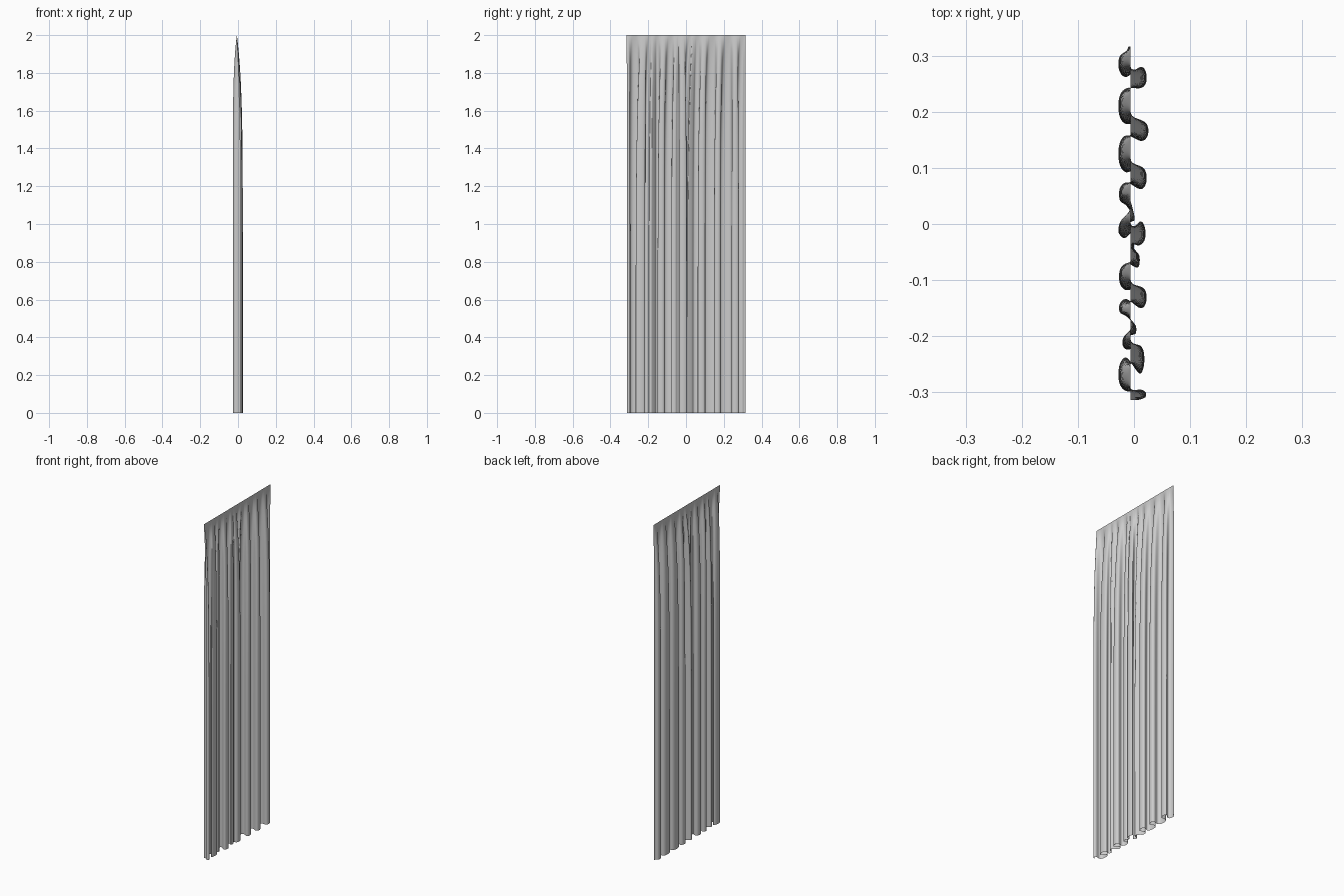
import bpy
import bmesh
from mathutils import Vector

cube = bpy.data.objects.get("Cube")
if cube:
    bpy.data.objects.remove(cube, do_unlink=True)

HEIGHT = 2.0
RAIL_X = -0.006          # line the cloth gathers to at the top
TOP_LEFT, TOP_RIGHT = 0.316, -0.314
ROWS, STEPS = 32, 5

# Pleats in order along the curtain: start y, end y, depth (thousandths)
PLEATS = [
    (308, 262, -27), (280, 242, 22), (242, 178, -27), (184, 148, 25),
    (158, 92, -27), (102, 62, 22), (74, 32, -26), (12, 6, 0),
    (0, -24, -27), (4, -38, 20), (-36, -44, 0), (-50, -78, 10),
    (-70, -118, -26), (-112, -150, 22), (-134, -165, -26),
    (-180, -196, 4), (-200, -224, -20), (-216, -266, 18),
    (-238, -298, -27), (-295, -313, 21),
]


def pleat_points(start, end, depth):
    """Rounded loop of one pleat."""
    for along, out in ((0, 0.5), (0.25, 0.97), (0.75, 0.97), (1, 0.5)):
        y = start + (end - start) * along
        yield Vector((depth * out, y)) / 1000


def smooth_path(pts):
    """Catmull-Rom curve through the points."""
    ends = [pts[0]] + pts + [pts[-1]]
    path = []
    for a, b, c, d in zip(ends, ends[1:], ends[2:], ends[3:]):
        for k in range(STEPS):
            t = k / STEPS
            path.append(b + t * (c - a) / 2
                        + t * t * (a - 2.5 * b + 2 * c - d / 2)
                        + t ** 3 * (1.5 * (b - c) + (d - a) / 2))
    return path + [pts[-1]]


points = [Vector((-0.01, TOP_LEFT))]
for pleat in PLEATS:
    points.extend(pleat_points(*pleat))
hem = smooth_path(points)

# Arc length spreads the cloth evenly along the rail
length = [0.0]
for a, b in zip(hem, hem[1:]):
    length.append(length[-1] + (b - a).length)

# Curtain cloth: pleated at the hem, pinched flat at the top
bm = bmesh.new()
grid = []
for r in range(ROWS + 1):
    h = 1 - (1 - r / ROWS) ** 2
    row = []
    for p, s in zip(hem, length):
        rail_y = TOP_LEFT + (TOP_RIGHT - TOP_LEFT) * s / length[-1]
        open_x = 1 - h ** (12 if p.x < 0 else 8)
        open_y = 1 - h ** 5
        x = RAIL_X + (p.x - RAIL_X) * open_x
        y = rail_y + (p.y - rail_y) * open_y
        row.append(bm.verts.new((x, y, h * HEIGHT)))
    grid.append(row)
for low, high in zip(grid, grid[1:]):
    for i in range(len(hem) - 1):
        bm.faces.new((low[i + 1], low[i], high[i], high[i + 1]))
bm.normal_update()
if sum(f.normal.x * f.calc_area() for f in bm.faces) < 0:
    bmesh.ops.reverse_faces(bm, faces=bm.faces[:])

mesh = bpy.data.meshes.new("curtain")
bm.to_mesh(mesh)
bm.free()
curtain = bpy.data.objects.new("curtain", mesh)
bpy.context.collection.objects.link(curtain)
for face in mesh.polygons:
    face.use_smooth = True

# Plain grey cloth
grey = (0.6, 0.6, 0.6, 1)
cloth = bpy.data.materials.new("grey cloth")
cloth.use_nodes = True
cloth.diffuse_color = grey
cloth.node_tree.nodes["Principled BSDF"].inputs["Base Color"].default_value = grey
mesh.materials.append(cloth)
